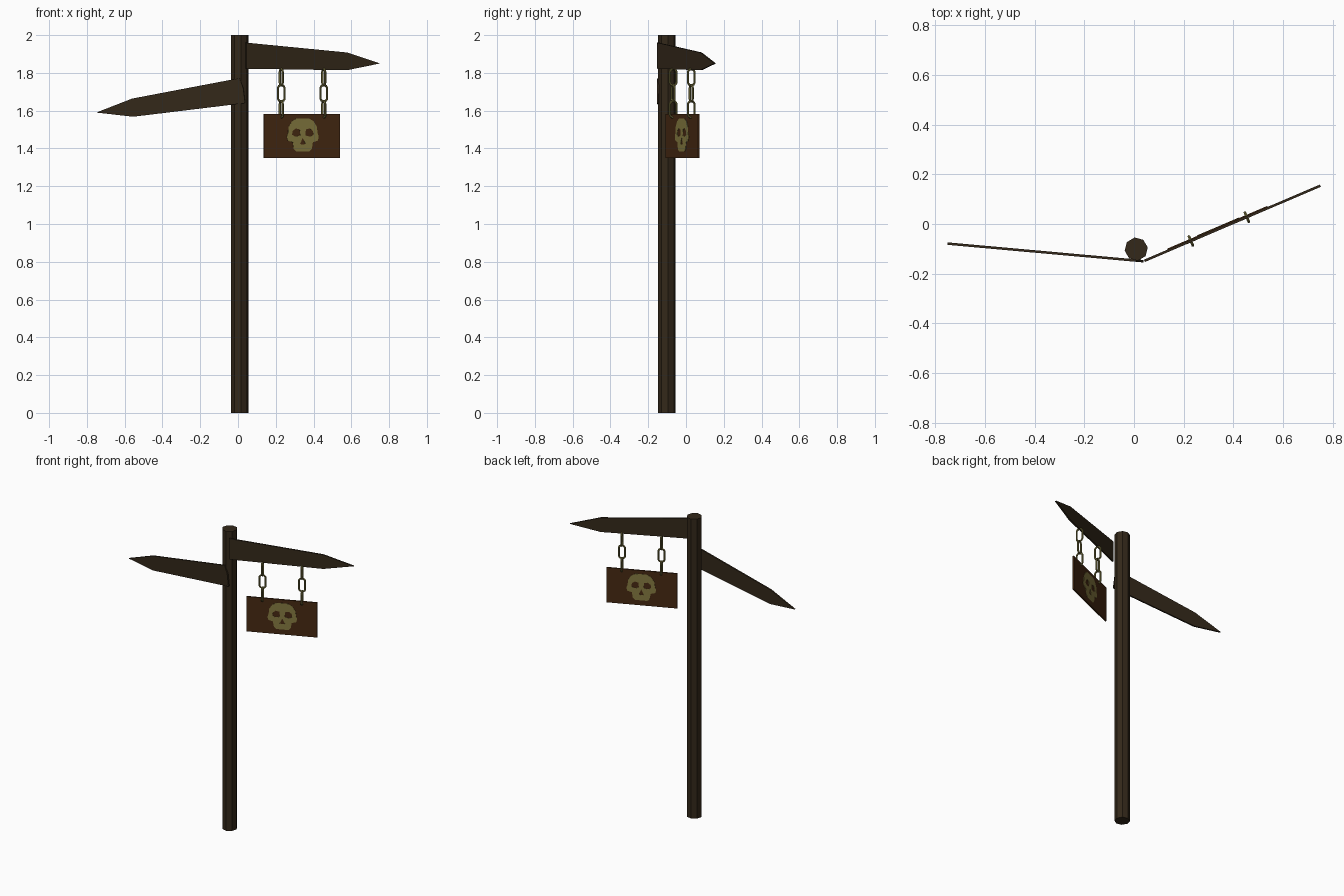
import bpy, bmesh, math
from mathutils import Matrix

if "Cube" in bpy.data.objects:
    bpy.data.objects.remove(bpy.data.objects["Cube"])


def material(name, rgb):
    m = bpy.data.materials.new(name)
    m.diffuse_color = (*rgb, 1)
    m.use_nodes = True
    m.node_tree.nodes["Principled BSDF"].inputs["Base Color"].default_value = m.diffuse_color
    return m


WOOD = material("dark_wood", (0.033, 0.021, 0.010))
SIGN = material("sign_wood", (0.062, 0.022, 0.006))
BONE = material("bone_paint", (0.23, 0.19, 0.05))
METAL = material("old_metal", (0.19, 0.17, 0.05))


def finish(name, bm, mat, matrix):
    bmesh.ops.recalc_face_normals(bm, faces=bm.faces)
    me = bpy.data.meshes.new(name)
    bm.to_mesh(me)
    bm.free()
    me.materials.append(mat)
    ob = bpy.data.objects.new(name, me)
    ob.matrix_world = matrix
    bpy.context.collection.objects.link(ob)
    return ob


def plank(name, pts, x0, stretch, depth, mat, matrix, shift=0.0):
    """Extrude a front-view outline (x, z) into a board lying in the matrix's xz plane."""
    bm = bmesh.new()
    f = bm.faces.new([bm.verts.new(((x - x0) * stretch, shift - depth / 2, z)) for x, z in pts])
    ext = bmesh.ops.extrude_face_region(bm, geom=[f])
    bmesh.ops.translate(bm, vec=(0, depth, 0),
                        verts=[v for v in ext["geom"] if isinstance(v, bmesh.types.BMVert)])
    return finish(name, bm, mat, matrix)


def link(name, u, z, turn, matrix):
    """Oval chain link: a torus stretched along its straight sides."""
    R, r, straight, n, k = 0.020, 0.0062, 0.0235, 12, 6
    bm = bmesh.new()
    rings = []
    for i in range(n):
        a = 2 * math.pi * (i + 0.5) / n
        off = math.copysign(straight, math.sin(a))
        rings.append([bm.verts.new(((R + r * math.cos(b)) * math.cos(a), r * math.sin(b),
                                    (R + r * math.cos(b)) * math.sin(a) + off))
                      for b in (2 * math.pi * j / k for j in range(k))])
    for i in range(n):
        p, q = rings[i], rings[(i + 1) % n]
        for j in range(k):
            bm.faces.new((p[j], p[(j + 1) % k], q[(j + 1) % k], q[j]))
    return finish(name, bm, METAL,
                  matrix @ Matrix.Translation((u, 0, z)) @ Matrix.Rotation(turn, 4, "Z"))


# Octagonal post
bm = bmesh.new()
bmesh.ops.create_cone(bm, cap_ends=True, segments=8, radius1=0.047, radius2=0.047, depth=2)
finish("post", bm, WOOD, Matrix.Translation((0.009, -0.101, 1)) @ Matrix.Rotation(math.radians(8), 4, "Z"))

# Right arrow board, swung backwards
X0 = 0.04
ang = math.atan(0.427)
right = Matrix.Translation((X0, -0.149, 0)) @ Matrix.Rotation(ang, 4, "Z")
s = 1 / math.cos(ang)
plank("right_arrow_board", [(0.042, 1.96), (0.042, 1.822), (0.575, 1.814), (0.75, 1.85), (0.575, 1.908)],
      X0, s, 0.010, WOOD, right)

# Left arrow board, sloping down
ang_l = math.atan(-0.09)
left = Matrix.Translation((X0, -0.150, 0)) @ Matrix.Rotation(ang_l, 4, "Z")
plank("left_arrow_board", [(0.008, 1.772), (0.028, 1.72), (0.038, 1.64), (-0.555, 1.568), (-0.75, 1.59), (-0.56, 1.664)],
      X0, 1 / math.cos(ang_l), 0.010, WOOD, left)

# Hanging sign
plank("hanging_sign", [(0.138, 1.35), (0.54, 1.35), (0.54, 1.582), (0.138, 1.582)],
      X0, s, 0.010, SIGN, right, 0.004)

# Chains: three interlocked links each
for c, x in enumerate((0.229, 0.454)):
    for i, z in enumerate((1.777, 1.692, 1.607)):
        link(f"chain_{c + 1}_link_{i + 1}", (x - X0) * s, z, 0 if i == 1 else math.pi / 2, right)

# Skull emblem on both faces: mirrored outline with eye and nose holes
half = [(0.035, 0), (0.062, -0.015), (0.082, -0.045), (0.084, -0.075), (0.092, -0.098), (0.086, -0.118),
        (0.058, -0.126), (0.052, -0.162), (0.038, -0.175)]
eye = [(0.018, -0.058), (0.040, -0.053), (0.058, -0.066), (0.062, -0.086), (0.042, -0.097), (0.014, -0.090)]
nose = [(0, -0.103), (0.016, -0.135), (0.004, -0.139), (-0.004, -0.139), (-0.016, -0.135)]


def mirror(pts):
    return [(-x, y) for x, y in reversed(pts)]


cu = bpy.data.curves.new("skull_emblem", "CURVE")
cu.dimensions = "2D"
cu.fill_mode = "BOTH"
cu.extrude = 0.007
for pts in (half + mirror(half), eye, mirror(eye), nose):
    sp = cu.splines.new("POLY")
    sp.points.add(len(pts) - 1)
    for p, (x, y) in zip(sp.points, pts):
        p.co = (x, y, 0, 1)
    sp.use_cyclic_u = True
cu.materials.append(BONE)
skull = bpy.data.objects.new("skull_emblem", cu)
skull.matrix_world = (right @ Matrix.Translation(((0.342 - X0) * s, 0.004, 1.559))
                      @ Matrix.Rotation(math.pi / 2, 4, "X"))
bpy.context.collection.objects.link(skull)
bpy.context.view_layer.objects.active = skull
skull.select_set(True)
bpy.ops.object.convert(target="MESH")
